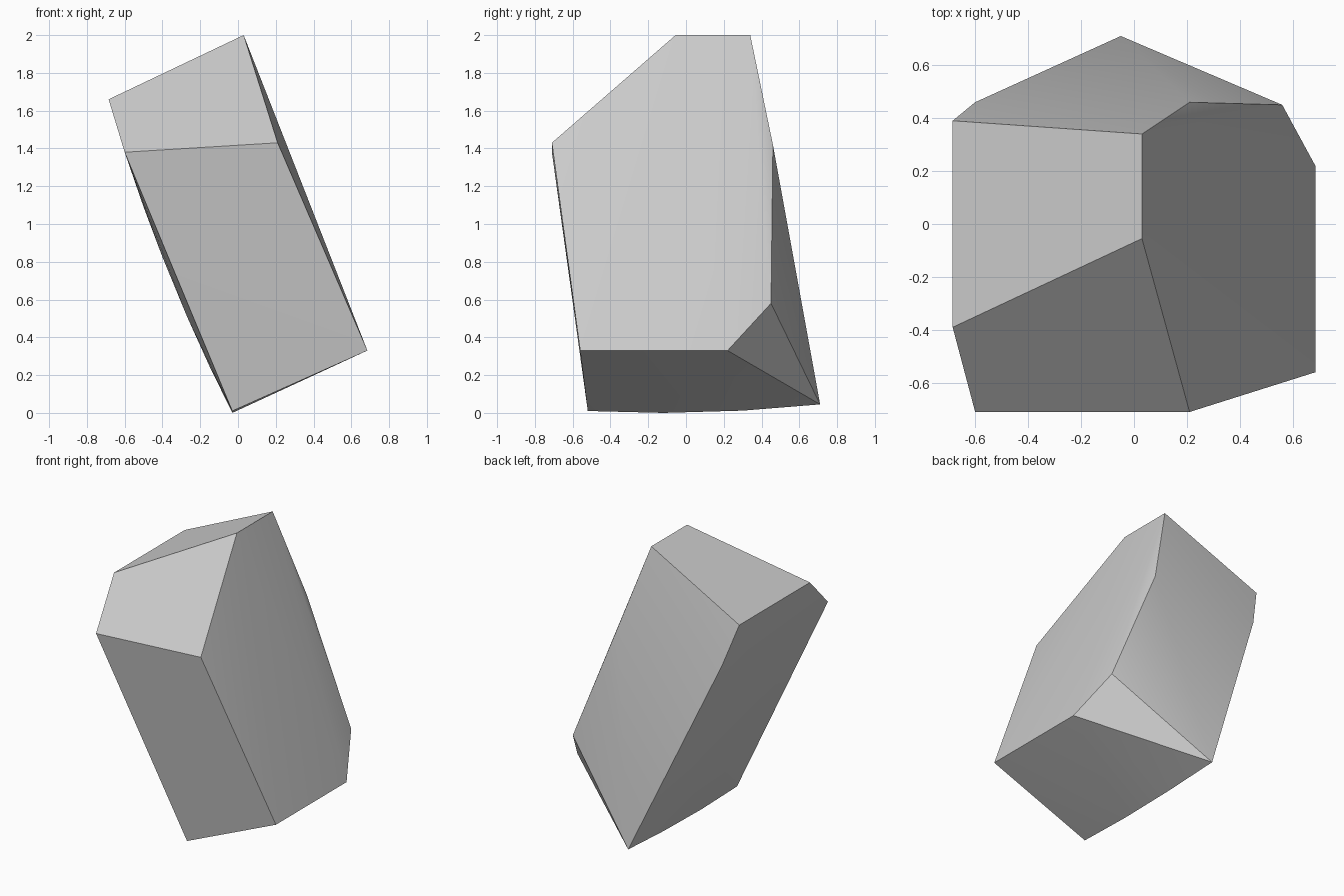
import bpy
import bmesh
import math

default = bpy.data.objects.get("Cube")
if default:
    bpy.data.objects.remove(default, do_unlink=True)

# Plain stone colour
grey = bpy.data.materials.new("stone_grey")
grey.use_nodes = True
colour = (0.6, 0.6, 0.6, 1)
grey.diffuse_color = colour
grey.node_tree.nodes["Principled BSDF"].inputs["Base Color"].default_value = colour

# Corners of the slanted block, taken ring by ring
cap = [(0.03, -0.055, 2.0), (0.03, 0.34, 2.0),
       (-0.685, 0.39, 1.66), (-0.685, -0.39, 1.66)]
shoulder = [(-0.6, -0.71, 1.38), (0.21, -0.71, 1.43),
            (0.21, 0.46, 1.42), (-0.6, 0.46, 1.38)]
foot = [(0.685, -0.56, 0.33), (0.685, 0.22, 0.33), (0.56, 0.45, 0.58),
        (-0.05, 0.71, 0.045), (-0.03, -0.52, 0.01)]

# Shallow bulge down the middle of the sloping side
bulge = [(x, y, z)
         for x, z in ((-0.5, 1.09), (-0.4, 0.825), (-0.27, 0.51), (-0.15, 0.245))
         for y in (-0.2, 0.1)]
lower_rim = [(-0.03, -0.12, 0.0), (-0.035, 0.3, 0.012)]

# Wrap the corners into a convex stone
bm = bmesh.new()
for point in cap + shoulder + foot + bulge + lower_rim:
    bm.verts.new(point)
bmesh.ops.convex_hull(bm, input=bm.verts[:])
loose = [v for v in bm.verts if not v.link_faces]
bmesh.ops.delete(bm, geom=loose, context="VERTS")
bmesh.ops.recalc_face_normals(bm, faces=bm.faces[:])

mesh = bpy.data.meshes.new("stone")
bm.to_mesh(mesh)
bm.free()
mesh.materials.append(grey)
stone = bpy.data.objects.new("stone", mesh)
bpy.context.collection.objects.link(stone)

# Soft sides, crisp edges
bpy.ops.object.select_all(action="DESELECT")
stone.select_set(True)
bpy.context.view_layer.objects.active = stone
bpy.ops.object.shade_smooth_by_angle(angle=math.radians(25))
